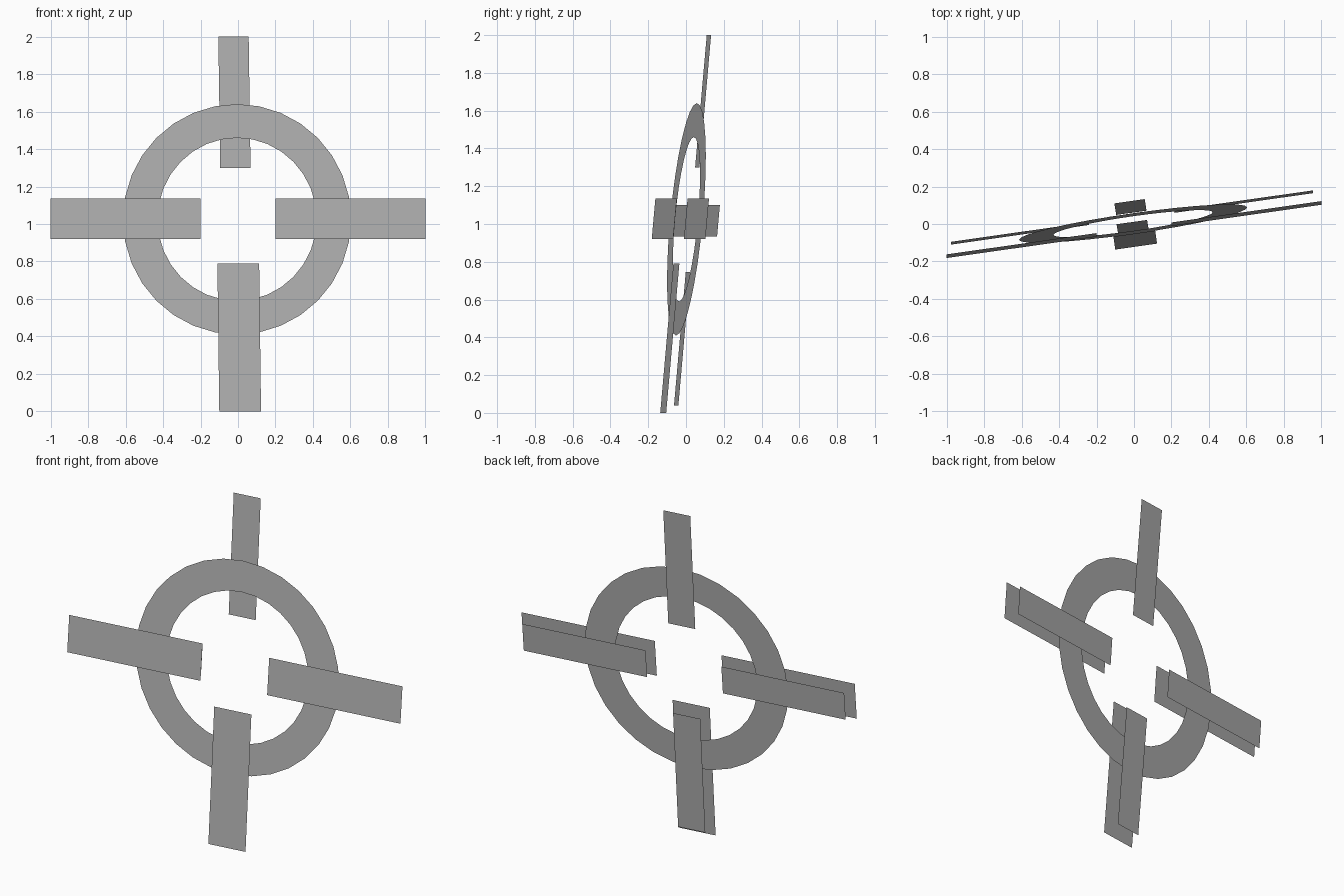
import bpy
from math import cos, sin, tau

cube = bpy.data.objects.get("Cube")
if cube:
    bpy.data.objects.remove(cube)

grey = bpy.data.materials.new("plain grey")
grey.use_nodes = True
colour = (0.45, 0.45, 0.45, 1)
grey.diffuse_color = colour
grey.node_tree.nodes["Principled BSDF"].inputs["Base Color"].default_value = colour

MID_Z = 1.025
FRONT, MIDDLE, BACK = -0.03, 0.003, 0.037


def tilted(x, z, layer):
    """Place a point on the leaning plane of the given layer."""
    return (x, 0.142 * x + 0.09 * (z - MID_Z) + layer, z)


def build(name, verts, faces):
    mesh = bpy.data.meshes.new(name)
    mesh.from_pydata(verts, [], faces)
    mesh.materials.append(grey)
    obj = bpy.data.objects.new(name, mesh)
    bpy.context.collection.objects.link(obj)
    return obj


def plate(name, x0, x1, z0, z1, layer, lean=0.0):
    """Flat rectangular bar; lean shifts its upper edge sideways."""
    corners = [(x0, z0), (x1, z0), (x1 + lean, z1), (x0 + lean, z1)]
    build(name, [tilted(x, z, layer) for x, z in corners], [(0, 1, 2, 3)])


# Flat ring between the two layers of bars
SIDES = 32
ring = []
for i in range(SIDES):
    a = tau * i / SIDES
    for rx, rz in ((0.609, 0.615), (0.425, 0.435)):
        ring.append(tilted(-0.005 + rx * cos(a), MID_Z + rz * sin(a), MIDDLE))
n = len(ring)
build("ring", ring, [(i, (i + 2) % n, (i + 3) % n, i + 1) for i in range(0, n, 2)])

# Front bars
plate("front_right_bar", -1.0, -0.2, 0.92, 1.135, FRONT)
plate("front_left_bar", 0.2, 1.0, 0.92, 1.135, FRONT)
plate("front_lower_bar", -0.10, 0.123, 0.0, 0.79, FRONT, -0.01)

# Back bars
plate("back_right_bar", -0.977, -0.24, 0.935, 1.10, BACK)
plate("back_left_bar", 0.215, 0.955, 0.935, 1.10, BACK)
plate("back_lower_bar", -0.083, 0.08, 0.04, 0.745, BACK, -0.01)
plate("back_upper_bar", -0.095, 0.067, 1.30, 2.0, BACK, -0.01)
